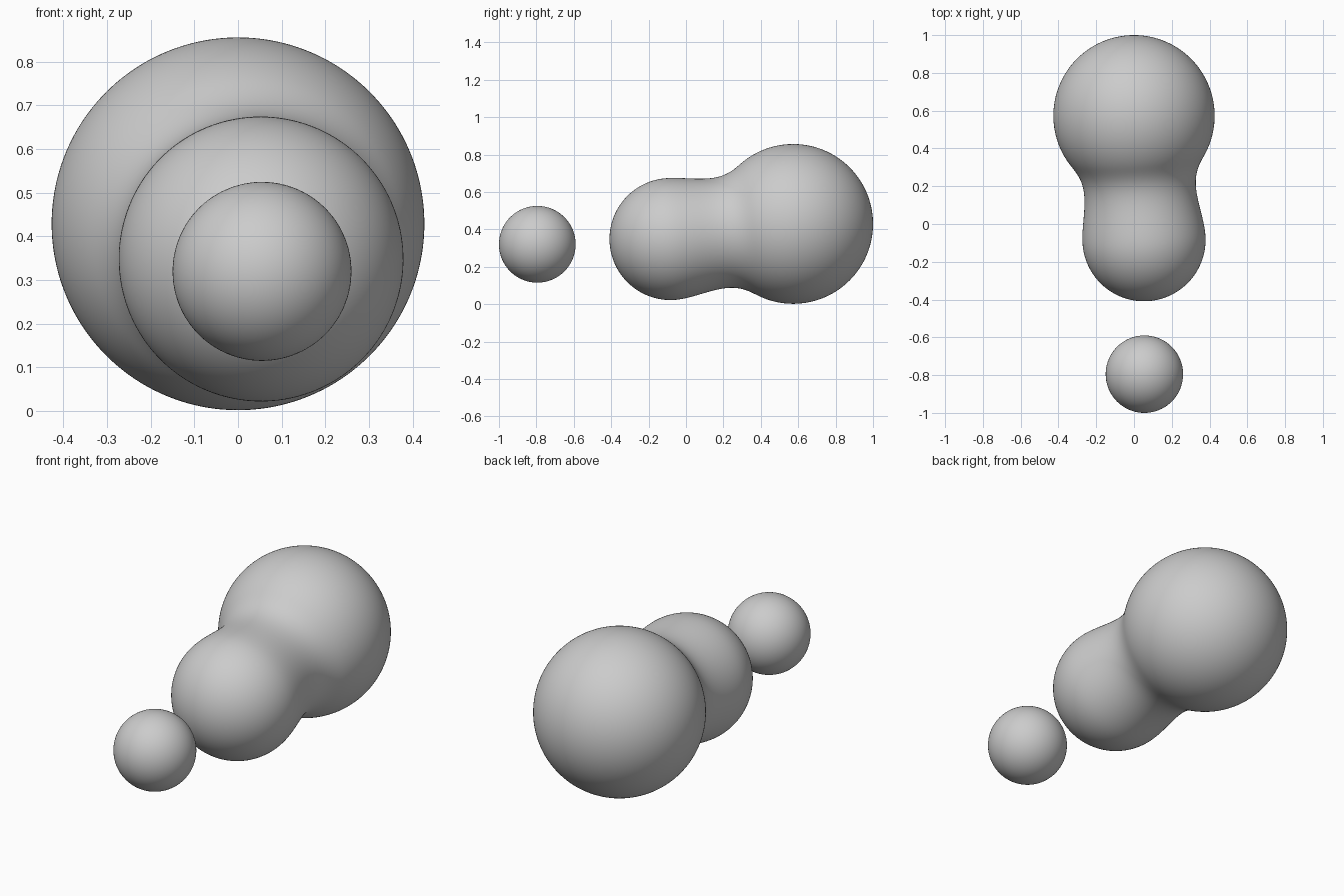
import bpy, bmesh
from mathutils import Vector

if "Cube" in bpy.data.objects:
    bpy.data.objects.remove(bpy.data.objects["Cube"])

# Soft blended balls: centre and visible radius
LARGE = (Vector((0.0, 0.573, 0.429)), 0.427)
MIDDLE = (Vector((0.053, -0.083, 0.348)), 0.326)
SMALL = (Vector((0.055, -0.795, 0.320)), 0.205)
REACH = (1 - 0.3 ** (1 / 3)) ** 0.5   # visible radius / radius of influence


def field(p, balls):
    total = 0.0
    for centre, radius in balls:
        f = 1 - (p - centre).length_squared * (REACH / radius) ** 2
        if f > 0:
            total += 2 * f ** 3
    return total


def blob(name, origin, balls, subdivisions):
    """Push an icosphere outward along its rays onto the blended surface."""
    bm = bmesh.new()
    bmesh.ops.create_icosphere(bm, subdivisions=subdivisions, radius=1)
    for v in bm.verts:
        ray = v.co.normalized()
        near, far = 0.0, 1.4
        for _ in range(18):
            mid = (near + far) / 2
            if field(origin + ray * mid, balls) > 0.6:
                near = mid
            else:
                far = mid
        v.co = origin + ray * near
    for f in bm.faces:
        f.smooth = True
    mesh = bpy.data.meshes.new(name)
    bm.to_mesh(mesh)
    bm.free()
    bpy.context.collection.objects.link(bpy.data.objects.new(name, mesh))


# Large and middle balls flowing into one another, seen from the waist
waist = MIDDLE[0].lerp(LARGE[0], 0.45)
blob("joined_blob", waist, (LARGE, MIDDLE), 7)

# Separate small ball in front
blob("small_ball", SMALL[0], (SMALL,), 5)
